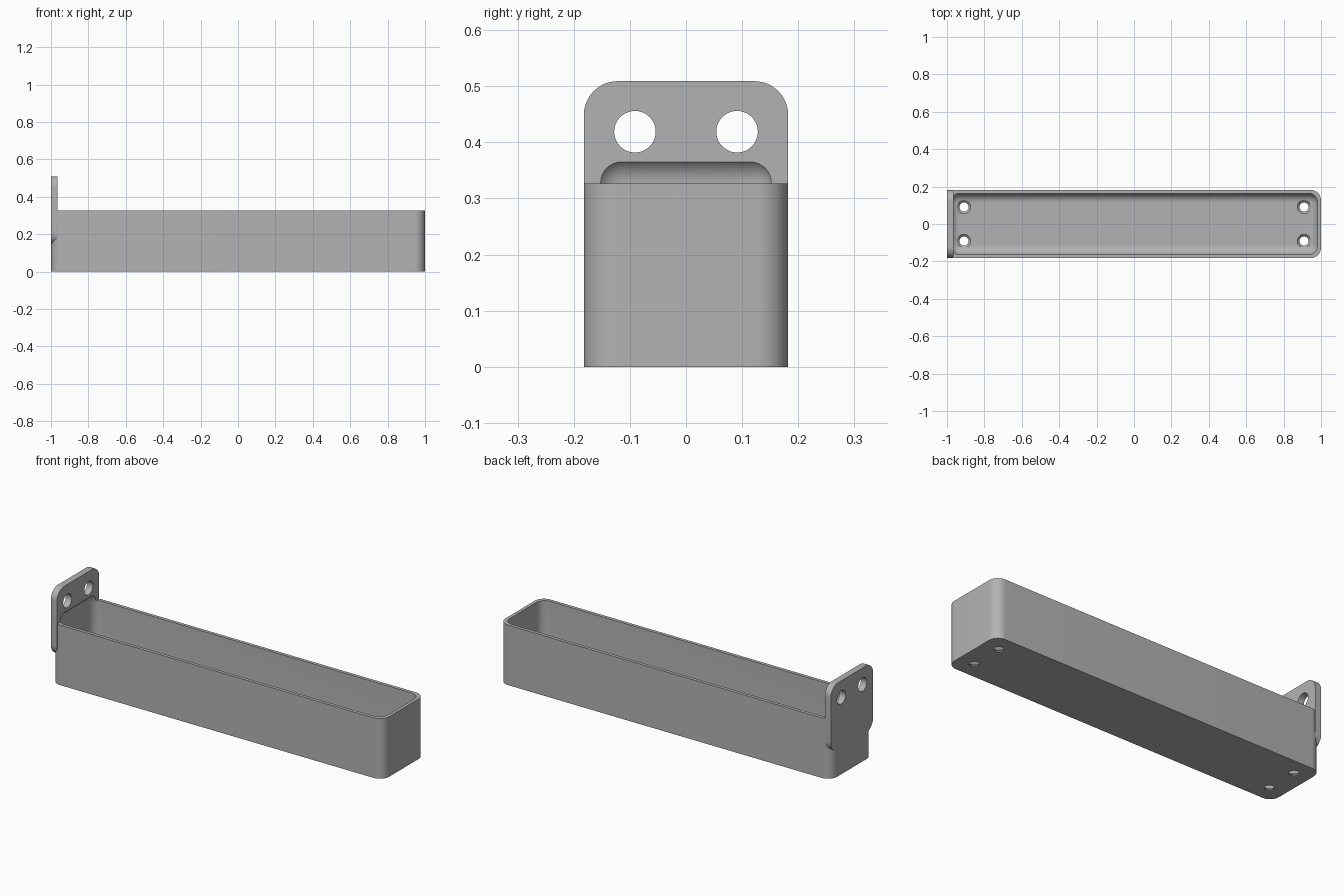
import bpy, bmesh
from math import pi, cos, sin
from mathutils import Matrix

if "Cube" in bpy.data.objects:
    bpy.data.objects.remove(bpy.data.objects["Cube"], do_unlink=True)

HALF_W = 0.182          # half width of tray and plate
RIM = 0.327             # tray height, also the plate centre
WALL = 0.018
PLATE_T = 0.036

grey = bpy.data.materials.new("plain_grey")
grey.use_nodes = True
grey.diffuse_color = (0.45, 0.45, 0.45, 1)
grey.node_tree.nodes["Principled BSDF"].inputs["Base Color"].default_value = grey.diffuse_color


def make_object(name, bm):
    bmesh.ops.recalc_face_normals(bm, faces=bm.faces)
    mesh = bpy.data.meshes.new(name)
    bm.to_mesh(mesh)
    bm.free()
    obj = bpy.data.objects.new(name, mesh)
    mesh.materials.append(grey)
    bpy.context.collection.objects.link(obj)
    return obj


def rounded_prism(name, half_a, half_b, radius, depth, place, steps=12):
    """Rounded rectangle extruded upward, then moved by a matrix."""
    bm = bmesh.new()
    ring = []
    for k, (sa, sb) in enumerate([(1, 1), (-1, 1), (-1, -1), (1, -1)]):
        for i in range(steps + 1):
            t = (k + i / steps) * pi / 2
            ring.append(bm.verts.new((sa * (half_a - radius) + radius * cos(t),
                                      sb * (half_b - radius) + radius * sin(t), 0)))
    face = bm.faces.new(ring)
    top = bmesh.ops.extrude_face_region(bm, geom=[face])["geom"]
    bmesh.ops.translate(bm, vec=(0, 0, depth),
                        verts=[v for v in top if isinstance(v, bmesh.types.BMVert)])
    bm.transform(place)
    return make_object(name, bm)


def cone(name, r1, r2, depth, place):
    bm = bmesh.new()
    bmesh.ops.create_cone(bm, cap_ends=True, segments=48, radius1=r1, radius2=r2,
                          depth=depth, matrix=place)
    return make_object(name, bm)


def combine(target, other, operation):
    mod = target.modifiers.new(other.name, "BOOLEAN")
    mod.operation, mod.solver, mod.object = operation, "EXACT", other
    bpy.context.view_layer.objects.active = target
    bpy.ops.object.modifier_apply(modifier=mod.name)
    bpy.data.objects.remove(other, do_unlink=True)


# Tray body and square mounting plate
tray = rounded_prism("tray_with_mounting_plate", 1, HALF_W, 0.055, RIM, Matrix())
plate = rounded_prism("plate", HALF_W, HALF_W, 0.06, PLATE_T,
                      Matrix.Translation((-1, 0, RIM)) @ Matrix.Rotation(pi / 2, 4, "Y"))
combine(tray, plate, "UNION")

# Cavity with rounded edges, rising past the rim into the plate
radius = 0.05
top = RIM + radius
bm = bmesh.new()
bmesh.ops.create_cube(bm, size=1)
bmesh.ops.scale(bm, vec=(2 - 2 * WALL, 2 * (HALF_W - WALL), top - WALL), verts=bm.verts)
bmesh.ops.translate(bm, vec=(0, 0, (top + WALL) / 2), verts=bm.verts)
bmesh.ops.bevel(bm, geom=bm.edges[:], offset=radius, segments=10, profile=0.5,
                affect="EDGES")
combine(tray, make_object("cavity", bm), "DIFFERENCE")

# Countersunk floor holes
for x in (-0.909, 0.909):
    for y in (-0.091, 0.091):
        combine(tray, cone("drain", 0.024, 0.024, 0.06, Matrix.Translation((x, y, 0))),
                "DIFFERENCE")
        combine(tray, cone("sink", 0.02, 0.04, 0.02, Matrix.Translation((x, y, 0.012))),
                "DIFFERENCE")

# Screw holes through the plate
for y in (-0.091, 0.091):
    place = Matrix.Translation((-1, y, 0.419)) @ Matrix.Rotation(pi / 2, 4, "Y")
    combine(tray, cone("screw_hole", 0.037, 0.037, 0.2, place), "DIFFERENCE")

# Smooth rounds, crisp edges
bpy.ops.object.select_all(action="DESELECT")
tray.select_set(True)
bpy.context.view_layer.objects.active = tray
bpy.ops.object.shade_smooth_by_angle(angle=pi / 6)
